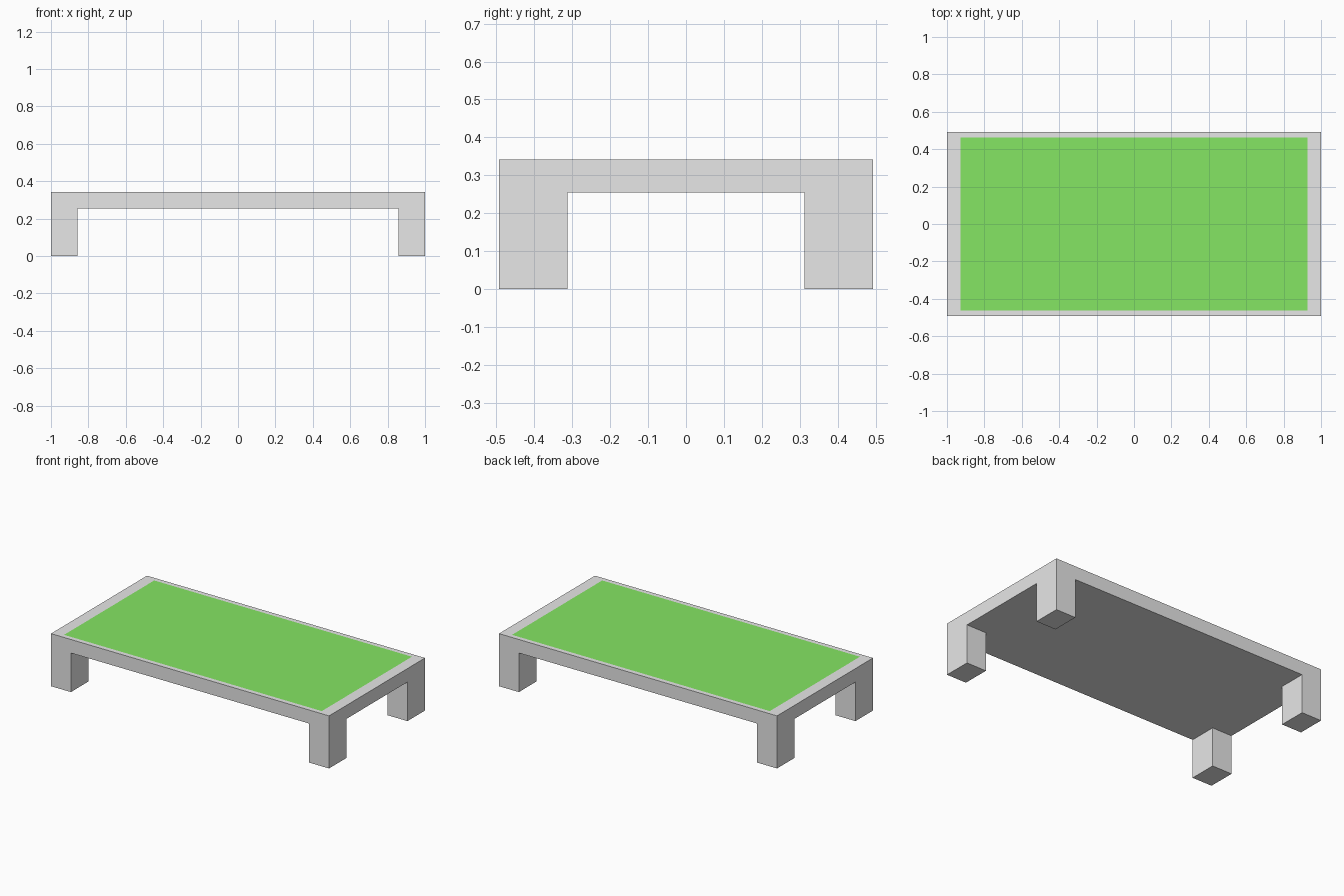
import bpy, bmesh

if "Cube" in bpy.data.objects:
    bpy.data.objects.remove(bpy.data.objects["Cube"])

HX, HY = 1.0, 0.493          # half length, half width
Z_UNDER, Z_TOP = 0.254, 0.342
LEG_X, LEG_Y = 0.143, 0.18
PANEL_X, PANEL_Y = 0.927, 0.463


def material(name, rgb):
    m = bpy.data.materials.new(name)
    m.diffuse_color = (*rgb, 1.0)
    m.use_nodes = True
    m.node_tree.nodes["Principled BSDF"].inputs["Base Color"].default_value = m.diffuse_color
    return m


grey = material("light grey", (0.8, 0.8, 0.8))
green = material("grass green", (0.235, 0.79, 0.125))


def add_object(name, bm, mats):
    mesh = bpy.data.meshes.new(name)
    bm.to_mesh(mesh)
    bm.free()
    for m in mats:
        mesh.materials.append(m)
    obj = bpy.data.objects.new(name, mesh)
    bpy.context.collection.objects.link(obj)
    return obj


def box(lo, hi):
    bm = bmesh.new()
    bmesh.ops.create_cube(bm, size=1)
    for v in bm.verts:
        v.co = [lo[i] if v.co[i] < 0 else hi[i] for i in range(3)]
    return bm


# Table top: slab with the green panel cut into its upper face
bm = box((-HX, -HY, Z_UNDER), (HX, HY, Z_TOP))
top = max(bm.faces, key=lambda f: f.calc_center_median().z)
bmesh.ops.inset_region(bm, faces=[top], thickness=0.02)
for v in top.verts:
    v.co.x = PANEL_X if v.co.x > 0 else -PANEL_X
    v.co.y = PANEL_Y if v.co.y > 0 else -PANEL_Y
top.material_index = 1
add_object("table_top", bm, [grey, green])

# Four square-cut legs, flush with the slab corners
for sx, side in ((-1, "left"), (1, "right")):
    for sy, end in ((-1, "front"), (1, "back")):
        xs = sorted((sx * HX, sx * (HX - LEG_X)))
        ys = sorted((sy * HY, sy * (HY - LEG_Y)))
        add_object(f"{end}_{side}_leg",
                   box((xs[0], ys[0], 0), (xs[1], ys[1], Z_UNDER)), [grey])
